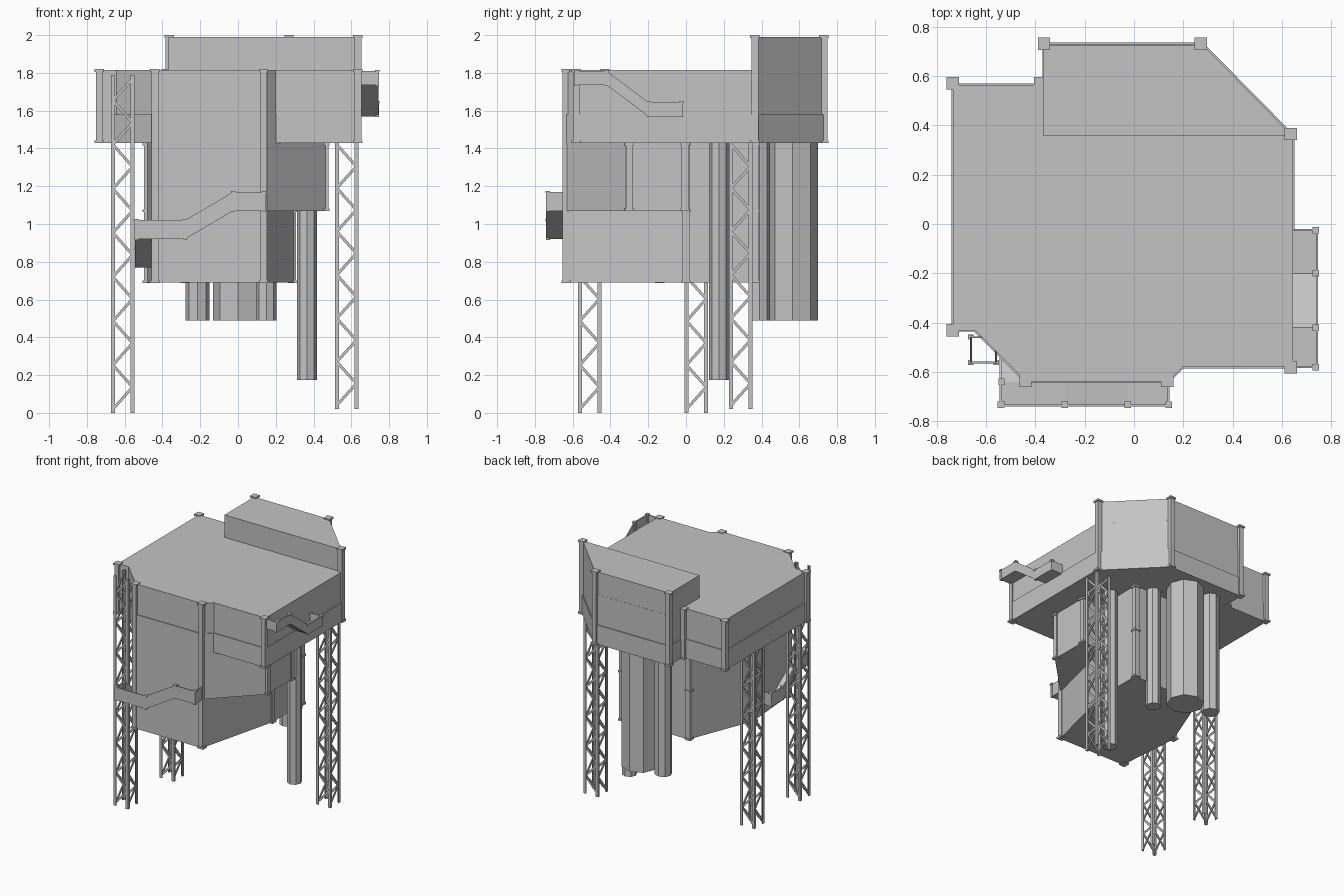
import bpy, bmesh
from mathutils import Vector

cube = bpy.data.objects.get("Cube")
if cube:
    bpy.data.objects.remove(cube, do_unlink=True)

steel = bpy.data.materials.new("grey_steel")
steel.use_nodes = True
GREY = (0.55, 0.55, 0.55, 1)
steel.diffuse_color = GREY
steel.node_tree.nodes["Principled BSDF"].inputs["Base Color"].default_value = GREY


def finish(name, bm):
    bmesh.ops.recalc_face_normals(bm, faces=bm.faces)
    mesh = bpy.data.meshes.new(name)
    bm.to_mesh(mesh)
    bm.free()
    mesh.materials.append(steel)
    obj = bpy.data.objects.new(name, mesh)
    bpy.context.collection.objects.link(obj)
    return obj


def extrude(bm, points, offset):
    """Close a flat outline and sweep it along an offset."""
    low = [bm.verts.new(p) for p in points]
    high = [bm.verts.new(Vector(p) + Vector(offset)) for p in points]
    bm.faces.new(low)
    bm.faces.new(high)
    n = len(low)
    for i in range(n):
        j = (i + 1) % n
        bm.faces.new((low[i], low[j], high[j], high[i]))


def add_prism(bm, outline, z0, z1, scale=1.0):
    extrude(bm, [(x * scale, y * scale, z0) for x, y in outline], (0, 0, z1 - z0))


def add_box(bm, x, y, z0, z1, w):
    h = w / 2
    add_prism(bm, [(x - h, y - h), (x + h, y - h), (x + h, y + h), (x - h, y + h)], z0, z1)


def prism(name, outline, z0, z1, scale=1.0):
    bm = bmesh.new()
    add_prism(bm, outline, z0, z1, scale)
    return finish(name, bm)


# Upper deck: lower band stands slightly proud, leaving a thin ledge
deck = [(-0.74, 0.57), (-0.37, 0.57), (-0.37, 0.735), (0.28, 0.735), (0.65, 0.36),
        (0.65, -0.585), (0.20, -0.585), (0.14, -0.645), (-0.44, -0.645),
        (-0.65, -0.435), (-0.74, -0.435)]
prism("deck_lower_band", deck, 1.43, 1.58)
prism("deck_upper_wall", deck, 1.58, 1.815, 0.99)

# Raised rear block
rear = [(-0.37, 0.36), (0.645, 0.36), (0.28, 0.73), (-0.37, 0.73)]
prism("raised_rear_block", rear, 1.815, 1.99, 0.995)

# Hanging body and its overhanging side bay
body = [(-0.44, -0.645), (0.14, -0.645), (0.30, 0.0), (0.30, 0.37),
        (-0.28, 0.37), (-0.48, -0.14)]
prism("lower_body", body, 0.69, 1.43)
bay = [(0.14, -0.643), (0.47, -0.31), (0.47, 0.0), (0.29, 0.0)]
prism("side_bay", bay, 1.07, 1.43)


# Corner posts with caps
def post(bm, x, y, z0, z1, joints=()):
    add_box(bm, x, y, z0, z1, 0.036)
    for z in (z0 + 0.005, z1 - 0.007, *joints):
        add_box(bm, x, y, z - 0.007, z + 0.007, 0.05)


bm = bmesh.new()
for x, y, top in [(-0.735, 0.57, 1.82), (-0.38, 0.57, 1.82), (-0.365, 0.73, 2.0),
                  (0.27, 0.73, 2.0), (0.635, 0.365, 2.0), (0.635, -0.58, 1.82),
                  (-0.735, -0.43, 1.82)]:
    post(bm, x, y, 1.43, top)
finish("deck_corner_posts", bm)

bm = bmesh.new()
for x in (-0.44, 0.135):
    post(bm, x, -0.635, 0.69, 1.82)
for x, y in [(0.29, 0.0), (0.29, 0.365), (-0.28, 0.36), (-0.48, -0.14)]:
    post(bm, x, y, 0.69, 1.43, (1.07,))
for y in (-0.30, -0.005):
    post(bm, 0.46, y, 1.07, 1.43)
finish("body_corner_posts", bm)


# Eight-sided pipes hanging below
def pipe(name, x, y, radius, z0):
    bm = bmesh.new()
    bmesh.ops.create_cone(bm, cap_ends=True, segments=8, radius1=radius,
                          radius2=radius, depth=1.44 - z0)
    bmesh.ops.translate(bm, verts=bm.verts, vec=(x, y, (1.44 + z0) / 2))
    finish(name, bm)


pipe("large_pipe", 0.0, 0.565, 0.133, 0.49)
pipe("left_rear_pipe", 0.15, 0.39, 0.055, 0.49)
pipe("right_rear_pipe", -0.215, 0.585, 0.063, 0.49)
pipe("long_pipe", 0.365, 0.175, 0.053, 0.175)


# Lattice legs: four angle irons with zigzag braces on each side
def tower(name, cx, cy, z0, z1, half=0.062):
    bm = bmesh.new()
    w, t = 0.021, 0.006
    angle = [(0, 0), (w, 0), (w, t), (t, t), (t, w), (0, w)]
    for sx in (-1, 1):
        for sy in (-1, 1):
            add_prism(bm, [(cx + sx * (half - a), cy + sy * (half - b)) for a, b in angle], z0, z1)
    count = round((z1 - z0) / 0.12)
    step = (z1 - z0 - 0.04) / count
    r = half - 0.01
    for i in range(count):
        za = z0 + 0.02 + i * step
        zb = za + step
        s = -1 if i % 2 else 1
        for side in (-1, 1):
            d = side * (half - 0.007)
            brace = [(-s * r, za - 0.011), (-s * r, za + 0.011),
                     (s * r, zb + 0.011), (s * r, zb - 0.011)]
            extrude(bm, [(cx + u, cy + d, z) for u, z in brace], (0, -side * 0.008, 0))
            extrude(bm, [(cx + d, cy + u, z) for u, z in brace], (-side * 0.008, 0, 0))
    finish(name, bm)


tower("front_right_leg", -0.61, -0.51, 0.0, 1.79)
tower("middle_right_leg", -0.61, 0.055, 0.0, 1.44)
tower("rear_left_leg", 0.575, 0.29, 0.02, 1.44)


# Stepped walkways: floor, outer rail panel, end panels and posts
def walkway(name, path, place, inner, outer, h, ends):
    bm = bmesh.new()

    def strip(line, height, a, b):
        profile = line + [(s, z + height) for s, z in reversed(line)]
        sweep = Vector(place(0, b)) - Vector(place(0, a))
        extrude(bm, [(*place(s, a), z) for s, z in profile], (*sweep, 0))

    edge = outer - 0.008 if outer > inner else outer + 0.008
    strip(path, 0.012, inner, outer)
    strip(path, h, edge, outer)
    for s, z in ends:
        strip([(s - 0.004, z), (s + 0.004, z)], h, inner, outer)
    for s, z in path:
        x, y = place(s, edge)
        add_box(bm, x, y, z - 0.004, z + h + 0.004, 0.018)
        add_box(bm, x, y, z + h - 0.006, z + h + 0.006, 0.026)
    finish(name, bm)


def along_x(s, out):
    return (s, out)


def along_y(s, out):
    return (out, s)


front = [(-0.54, 0.92), (-0.28, 0.92), (-0.025, 1.07), (0.14, 1.07)]
walkway("front_walkway", front, along_x, -0.64, -0.74, 0.1, [front[0], front[-1]])

left = [(-0.58, 1.735), (-0.42, 1.735), (-0.20, 1.57), (-0.025, 1.57)]
walkway("left_walkway", left, along_y, 0.64, 0.745, 0.075, [left[0], left[-1]])

right = [(-0.73, 0.92), (-0.64, 0.92), (-0.42, 0.77), (-0.28, 0.77)]
walkway("right_walkway", right, along_y, -0.45, -0.545, 0.1, [right[-1]])
